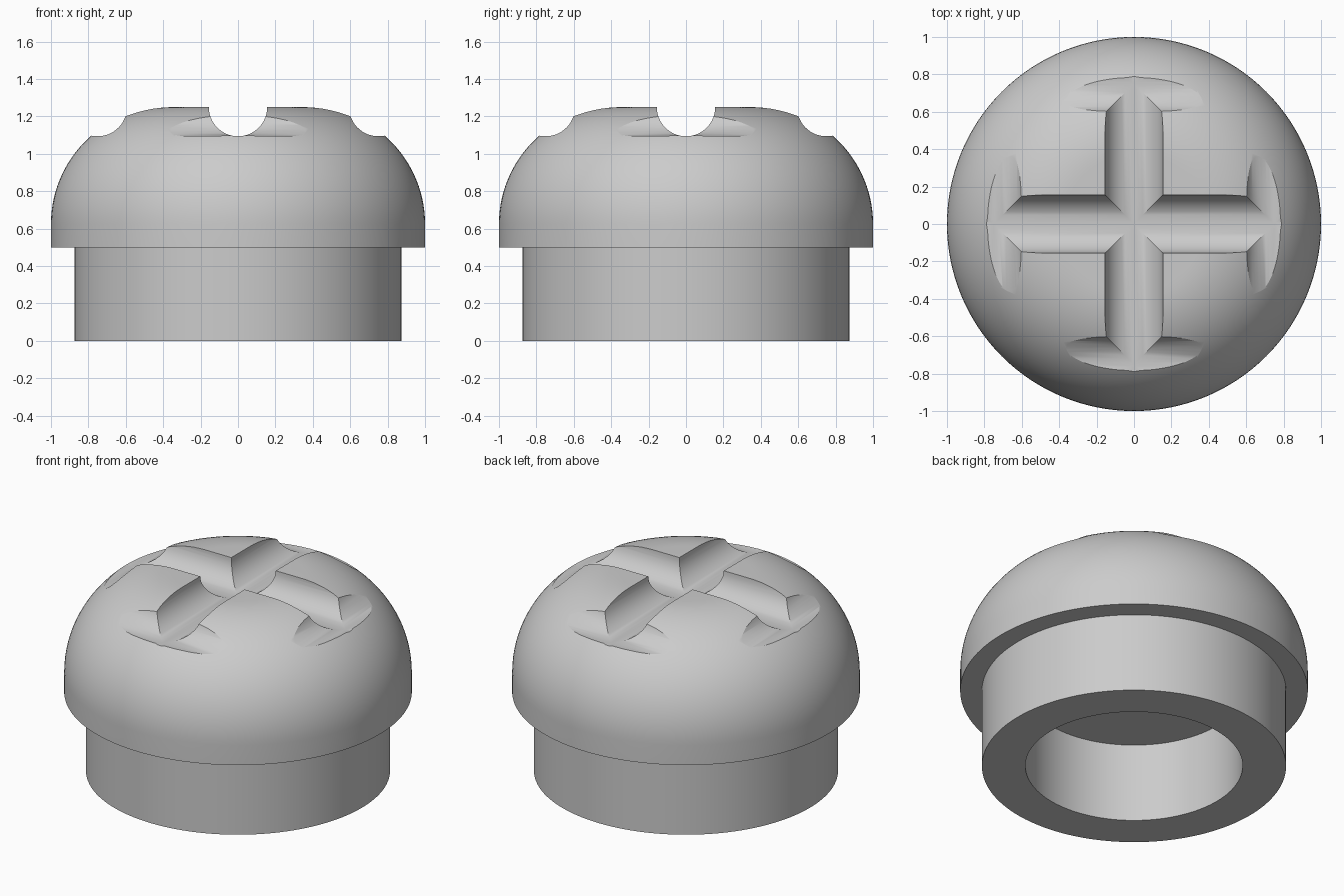
import bpy
import bmesh
from math import sin, cos, pi, radians
from mathutils import Vector

cube = bpy.data.objects.get("Cube")
if cube:
    bpy.data.objects.remove(cube, do_unlink=True)

grey = bpy.data.materials.new("light grey")
grey.use_nodes = True
grey.diffuse_color = (0.6, 0.6, 0.6, 1)
grey.node_tree.nodes["Principled BSDF"].inputs["Base Color"].default_value = (0.6, 0.6, 0.6, 1)

HEIGHT, FILLET, GROOVE, END = 1.25, 0.625, 0.156, 0.75


def lathe(name, profile, segments=128):
    """Spin an (r, z) profile about the z axis into a closed solid."""
    bm = bmesh.new()
    verts = [bm.verts.new((r, 0, z)) for r, z in profile]
    edges = [bm.edges.new(pair) for pair in zip(verts, verts[1:])]
    bmesh.ops.spin(bm, geom=verts + edges, cent=(0, 0, 0), axis=(0, 0, 1),
                   angle=2 * pi, steps=segments, use_merge=True)
    bmesh.ops.remove_doubles(bm, verts=bm.verts, dist=1e-5)
    bmesh.ops.recalc_face_normals(bm, faces=bm.faces)
    mesh = bpy.data.meshes.new(name)
    bm.to_mesh(mesh)
    bm.free()
    obj = bpy.data.objects.new(name, mesh)
    bpy.context.collection.objects.link(obj)
    mesh.materials.append(grey)
    return obj


def cut_groove(target, centre, along_y):
    """Cut a round-bottomed groove along x or y through the dome."""
    turn = radians(90)
    bpy.ops.mesh.primitive_cylinder_add(
        vertices=50, radius=GROOVE, depth=2.4, location=centre,
        rotation=(0, turn, turn if along_y else 0))
    cutter = bpy.context.object
    cutter.name = "groove_cutter"
    cutter.hide_render = True
    cutter.data.materials.append(grey)
    mod = target.modifiers.new("groove", "BOOLEAN")
    mod.operation = "DIFFERENCE"
    mod.solver = "EXACT"
    mod.object = cutter
    bpy.context.view_layer.objects.active = target
    bpy.ops.object.modifier_apply(modifier=mod.name)
    bpy.data.objects.remove(cutter, do_unlink=True)


# Hollow stem with a rounded cap
arc = [(1 - FILLET + FILLET * cos(a), HEIGHT - FILLET + FILLET * sin(a))
       for a in (pi / 2 * i / 28 for i in range(29))]
cap = lathe("grooved_cap", [(0, 0.5), (0.625, 0.5), (0.625, 0), (0.875, 0),
                            (0.875, 0.5), (1, 0.5)] + arc + [(0, HEIGHT)])

# Crossing grooves, then a short crossbar groove at each end
for along_y in (False, True):
    cut_groove(cap, Vector((0, 0, HEIGHT)), along_y)
for side in (-END, END):
    cut_groove(cap, Vector((side, 0, HEIGHT)), True)
    cut_groove(cap, Vector((0, side, HEIGHT)), False)

# Smooth shading with crisp rims
bpy.ops.object.select_all(action="DESELECT")
cap.select_set(True)
bpy.context.view_layer.objects.active = cap
bpy.ops.object.shade_smooth_by_angle(angle=radians(25))
